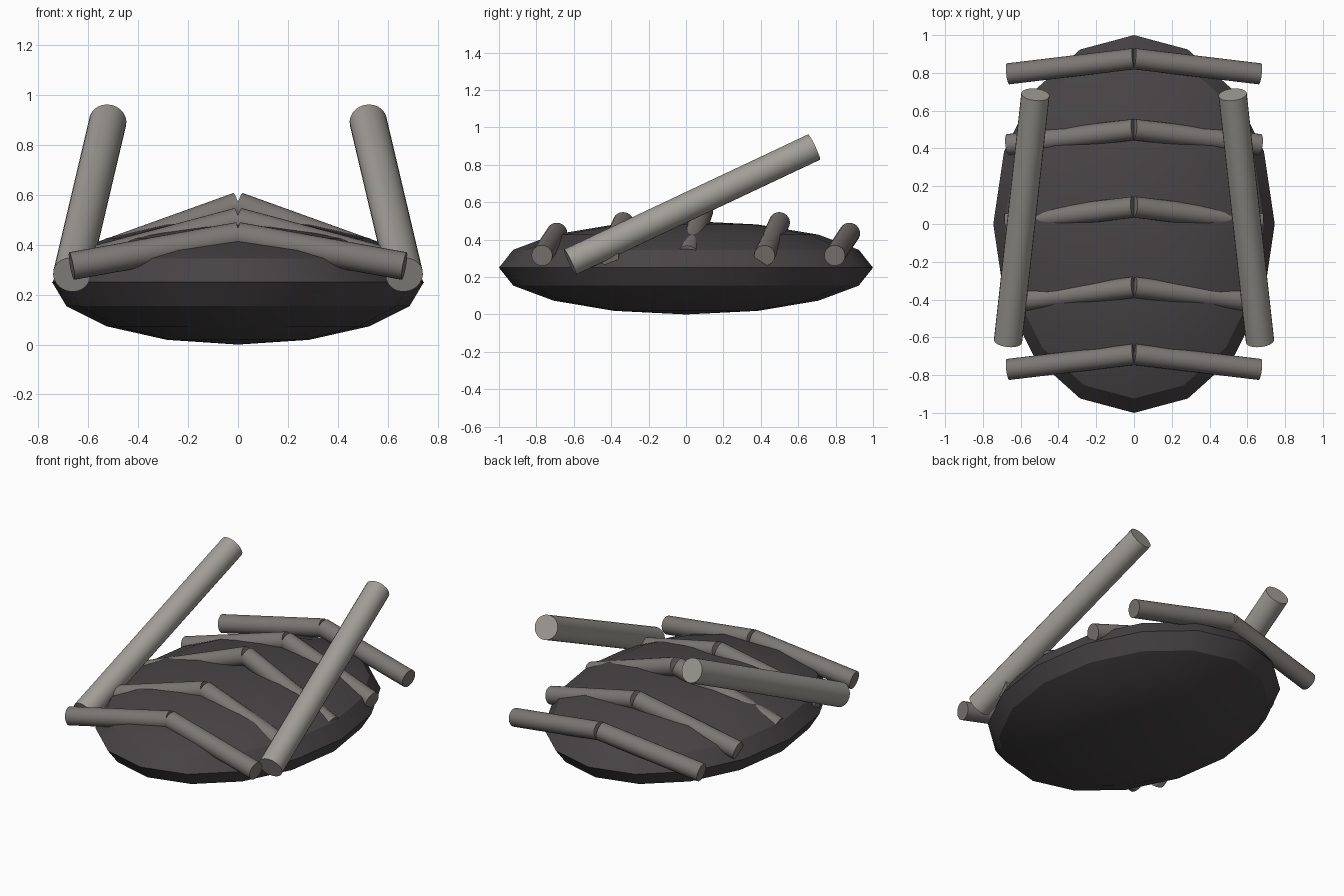
import bpy
from mathutils import Vector

if "Cube" in bpy.data.objects:
    bpy.data.objects.remove(bpy.data.objects["Cube"])


def material(name, rgb):
    m = bpy.data.materials.new(name)
    m.diffuse_color = (*rgb, 1)
    m.use_nodes = True
    m.node_tree.nodes["Principled BSDF"].inputs["Base Color"].default_value = m.diffuse_color
    return m


dark = material("dark_hull", (0.065, 0.058, 0.06))
mid = material("rib_grey", (0.20, 0.185, 0.175))
light = material("rod_grey", (0.36, 0.345, 0.315))


def finish(name, mat):
    ob = bpy.context.object
    ob.name = name
    ob.data.materials.append(mat)
    bpy.ops.object.shade_smooth_by_angle()
    return ob


def rod(name, start, end, radius, mat):
    a, b = Vector(start), Vector(end)
    d = b - a
    bpy.ops.mesh.primitive_cylinder_add(
        vertices=24, radius=radius, depth=d.length, location=(a + b) / 2,
        rotation=d.to_track_quat('Z', 'Y').to_euler())
    return finish(name, mat)


# Flattened oval body
bpy.ops.mesh.primitive_uv_sphere_add(segments=16, ring_count=8, radius=1,
                                     location=(0, 0, 0.25))
bpy.context.object.scale = (0.745, 1.0, 0.25)
bpy.ops.object.transform_apply(location=False, rotation=False, scale=True)
finish("body", dark)

# Ribs meeting at the ridge: (ridge y, ridge z)
ribs = [(-0.69, 0.435), (-0.335, 0.493), (0.09, 0.555), (0.5, 0.493), (0.875, 0.435)]
for side, label in ((-1, "left"), (1, "right")):
    for i, (y, z) in enumerate(ribs, 1):
        rod(f"rib_{i}_{label}", (0, y, z), (side * 0.667, y - 0.08, 0.315), 0.056, mid)

    # Long raised side rod
    rod(f"side_rod_{label}", (side * 0.667, -0.62, 0.28), (side * 0.522, 0.685, 0.895), 0.075, light)
